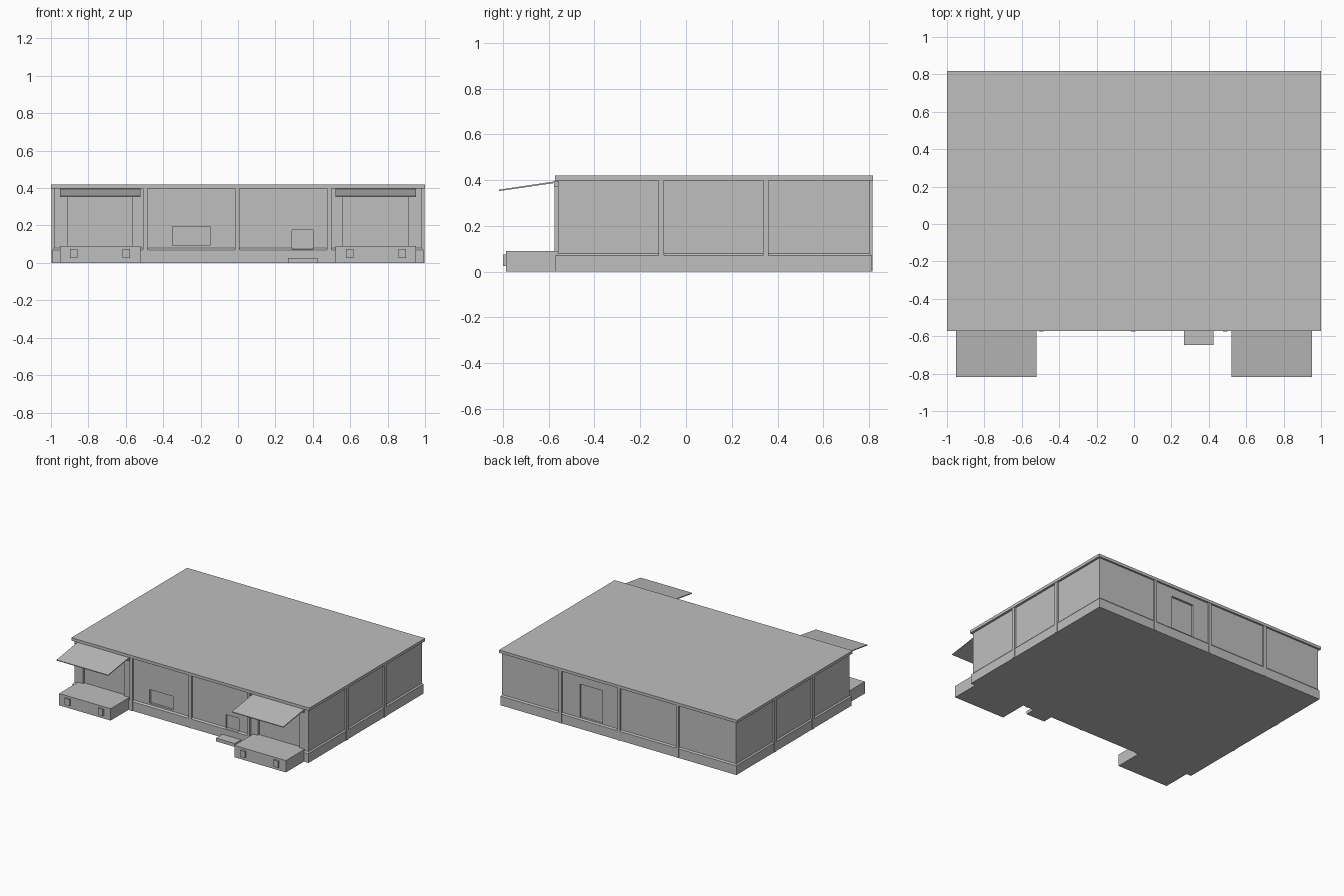
import bpy, bmesh
from mathutils import Vector

cube = bpy.data.objects.get("Cube")
if cube:
    bpy.data.objects.remove(cube, do_unlink=True)

grey = bpy.data.materials.new("plain_grey")
grey.use_nodes = True
grey.diffuse_color = (0.52, 0.52, 0.52, 1)
grey.node_tree.nodes["Principled BSDF"].inputs["Base Color"].default_value = grey.diffuse_color


def add_object(name, bm):
    bmesh.ops.recalc_face_normals(bm, faces=bm.faces)
    mesh = bpy.data.meshes.new(name)
    bm.to_mesh(mesh)
    bm.free()
    mesh.materials.append(grey)
    obj = bpy.data.objects.new(name, mesh)
    bpy.context.scene.collection.objects.link(obj)
    return obj


def box(name, x, y, z):
    """Box from (low, high) ranges."""
    bm = bmesh.new()
    bmesh.ops.create_cube(bm, size=1)
    for v in bm.verts:
        v.co = Vector([a + (b - a) * (c + 0.5) for (a, b), c in zip((x, y, z), v.co)])
    return add_object(name, bm)


def extrude_x(name, profile, x):
    """Side profile of (y, z) points swept across an x range."""
    bm = bmesh.new()
    face = bm.faces.new([bm.verts.new((x[0], y, z)) for y, z in profile])
    swept = bmesh.ops.extrude_face_region(bm, geom=[face])
    for v in swept["geom"]:
        if isinstance(v, bmesh.types.BMVert):
            v.co.x = x[1]
    return add_object(name, bm)


def cut(obj, cutters):
    """Subtract the cutters and keep the resulting mesh."""
    for c in cutters:
        mod = obj.modifiers.new("recess", "BOOLEAN")
        mod.operation = "DIFFERENCE"
        mod.solver = "EXACT"
        mod.object = c
    graph = bpy.context.evaluated_depsgraph_get()
    mesh = bpy.data.meshes.new_from_object(obj.evaluated_get(graph))
    obj.modifiers.clear()
    obj.data = mesh


FRONT, BACK, SIDE = -0.56, 0.803, 0.983
ROOF_Z = 0.398

# Main shell: walls, plinth with sloped top, roof slab
walls = box("walls", (-SIDE, SIDE), (FRONT, BACK), (0.03, 0.405))
plinth = box("plinth", (-0.992, 0.992), (-0.57, 0.811), (0, 0.07))
bm = bmesh.new()
bm.from_mesh(plinth.data)
bm.faces.ensure_lookup_table()
top = max(bm.faces, key=lambda f: f.calc_center_median().z)
rim = bmesh.ops.extrude_face_region(bm, geom=[top])
for v in rim["geom"]:
    if isinstance(v, bmesh.types.BMVert):
        v.co = (SIDE if v.co.x > 0 else -SIDE, BACK if v.co.y > 0 else FRONT, 0.08)
bmesh.ops.delete(bm, geom=[top], context="FACES_ONLY")
bm.to_mesh(plinth.data)
bm.free()
box("roof", (-1, 1), (-0.572, 0.817), (ROOF_Z, 0.42))

# Recessed doors and window
front_y, back_y = (-0.7, FRONT + 0.016), (BACK - 0.016, 0.9)
cutters = [
    box("window_cutter", (-0.35, -0.15), front_y, (0.092, 0.195)),
    box("front_door_cutter", (0.29, 0.4), front_y, (0.073, 0.176)),
    box("back_door_cutter", (0.14, 0.33), back_y, (0.082, 0.335)),
    box("left_dock_door_cutter", (0.56, 0.91), front_y, (0.09, 0.36)),
    box("right_dock_door_cutter", (-0.91, -0.565), front_y, (0.09, 0.36)),
]
for part in (walls, plinth):
    cut(part, cutters)
for c in cutters:
    bpy.data.objects.remove(c, do_unlink=True)

# Wall columns
for i, x in enumerate((-0.497, -0.003, 0.488)):
    span = (x - 0.012, x + 0.012)
    box(f"front_column_{i}", span, (-0.574, -0.55), (0, ROOF_Z))
    box(f"back_column_{i}", span, (0.79, 0.815), (0, ROOF_Z))
for i, y in enumerate((-0.108, 0.348)):
    for name, s in (("left", 1), ("right", -1)):
        box(f"{name}_column_{i}", sorted((s * 0.97, s * 0.997)),
            (y - 0.012, y + 0.012), (0, ROOF_Z))

# Loading docks, each with bumpers and a sloped canopy
for name, s in (("left", 1), ("right", -1)):
    span = sorted((s * 0.52, s * 0.953))
    box(f"{name}_dock", span, (-0.786, -0.55), (0, 0.09))
    for i, x in enumerate((0.598, 0.877)):
        box(f"{name}_bumper_{i}", sorted((s * (x - 0.02), s * (x + 0.02))),
            (-0.8, -0.78), (0.025, 0.074))
    extrude_x(f"{name}_canopy",
              [(-0.817, 0.352), (-0.817, 0.358), (-0.555, 0.397), (-0.555, 0.39)], span)
    box(f"{name}_canopy_rail", span, (-0.576, -0.555), (0.372, 0.389))

# Doorstep
box("doorstep", (0.268, 0.425), (-0.647, -0.56), (0, 0.025))
